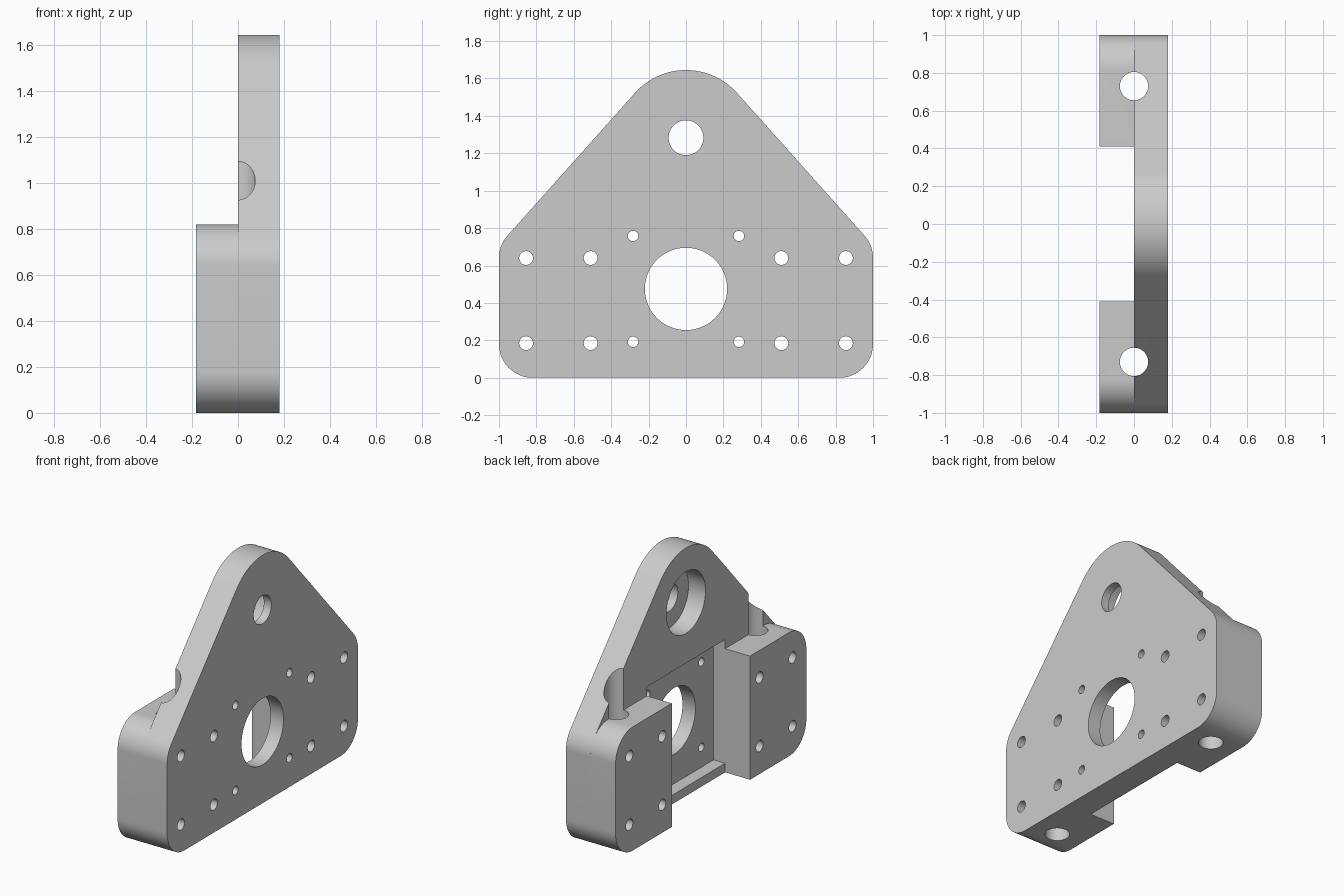
import bpy, bmesh, math
from mathutils import Matrix, Vector

old = bpy.data.objects.get("Cube")
if old:
    bpy.data.objects.remove(old, do_unlink=True)

grey = bpy.data.materials.new("plain grey")
grey.use_nodes = True
colour = (0.6, 0.6, 0.6, 1)
grey.diffuse_color = colour
grey.node_tree.nodes["Principled BSDF"].inputs["Base Color"].default_value = colour


def make(name, bm):
    bmesh.ops.recalc_face_normals(bm, faces=bm.faces)
    mesh = bpy.data.meshes.new(name)
    bm.to_mesh(mesh)
    bm.free()
    mesh.materials.append(grey)
    obj = bpy.data.objects.new(name, mesh)
    bpy.context.collection.objects.link(obj)
    return obj


def arc(y, z, r, start, end, steps=16):
    """Points of an arc in the side profile, angles in degrees."""
    angles = [math.radians(start + (end - start) * i / steps) for i in range(steps + 1)]
    return [(y + r * math.cos(a), z + r * math.sin(a)) for a in angles]


def extrude(name, profile, x0, x1):
    bm = bmesh.new()
    face = bm.faces.new([bm.verts.new((x0, y, z)) for y, z in profile])
    new = bmesh.ops.extrude_face_region(bm, geom=[face])["geom"]
    verts = [v for v in new if isinstance(v, bmesh.types.BMVert)]
    bmesh.ops.translate(bm, verts=verts, vec=(x1 - x0, 0, 0))
    return make(name, bm)


def cylinder(centre, r, depth, axis="X", segments=48):
    turn = Matrix.Rotation(math.pi / 2, 4, "Y") if axis == "X" else Matrix()
    bm = bmesh.new()
    bmesh.ops.create_cone(bm, cap_ends=True, segments=segments, radius1=r, radius2=r,
                          depth=depth, matrix=Matrix.Translation(centre) @ turn)
    return make("cutter", bm)


def box(low, high):
    low, high = Vector(low), Vector(high)
    bm = bmesh.new()
    bmesh.ops.create_cube(bm, size=1, matrix=Matrix.Translation((low + high) / 2)
                          @ Matrix.Diagonal((*(high - low), 1)))
    return make("cutter", bm)


def cut(obj, cutters):
    bpy.context.view_layer.objects.active = obj
    for cutter in cutters:
        mod = obj.modifiers.new("cut", "BOOLEAN")
        mod.operation = "DIFFERENCE"
        mod.solver = "EXACT"
        mod.object = cutter
        bpy.ops.object.modifier_apply(modifier=mod.name)
        bpy.data.objects.remove(cutter, do_unlink=True)
    bpy.ops.object.select_all(action="DESELECT")
    obj.select_set(True)
    bpy.ops.object.shade_smooth_by_angle(angle=math.radians(30))


THICK, CORNER, LOW, HIGH = 0.18, 0.18, 0.18, 0.64
SIDE = 1 - CORNER
TOP_Z, TOP_R = 1.28, 0.365
# Angle at which the straight sloping edge meets both round corners
slope = math.degrees(math.acos((TOP_R - CORNER) / math.hypot(SIDE, TOP_Z - HIGH))
                     - math.atan2(TOP_Z - HIGH, SIDE))


def screw_holes(side):
    return [cylinder((0, side * y, z), 0.037, 1, segments=32)
            for y in (0.51, 0.855) for z in (0.185, HIGH)]


def rod_hole(side):
    return cylinder((0, side * 0.73, 0.7), 0.075, 2, "Z")


# Main plate with rounded triangular outline
outline = (arc(SIDE, LOW, CORNER, -90, 0) + arc(SIDE, HIGH, CORNER, 0, slope)
           + arc(0, TOP_Z, TOP_R, slope, 180 - slope, 32)
           + arc(-SIDE, HIGH, CORNER, 180 - slope, 180)
           + arc(-SIDE, LOW, CORNER, 180, 270))
plate = extrude("mounting_plate", outline, 0, THICK)
motor_z = 0.475
cutters = [
    box((-0.1, -0.41, 0.06), (0.085, 0.41, 0.88)),       # motor recess
    cylinder((0, 0, motor_z), 0.22, 1, segments=96),     # shaft opening
    cylinder((0, 0, 1.283), 0.093, 1, segments=64),      # bearing bore
    cylinder((0, 0, 1.283), 0.205, 0.25, segments=64),   # bearing seat
]
cutters += [cylinder((0, y, motor_z + dz), 0.028, 1, segments=32)
            for y in (-0.283, 0.283) for dz in (-0.283, 0.283)]
for side in (-1, 1):
    cutters += screw_holes(side) + [rod_hole(side)]
cut(plate, cutters)

# Clamp blocks holding the rods against the plate
for name, side in (("front_clamp_block", -1), ("back_clamp_block", 1)):
    half = ([(0.41, 0)] + arc(SIDE, LOW, CORNER, -90, 0)
            + arc(SIDE, HIGH, CORNER, 0, 90) + [(0.41, HIGH + CORNER)])
    block = extrude(name, [(side * y, z) for y, z in half], -0.183, 0)
    cut(block, screw_holes(side) + [rod_hole(side)])
